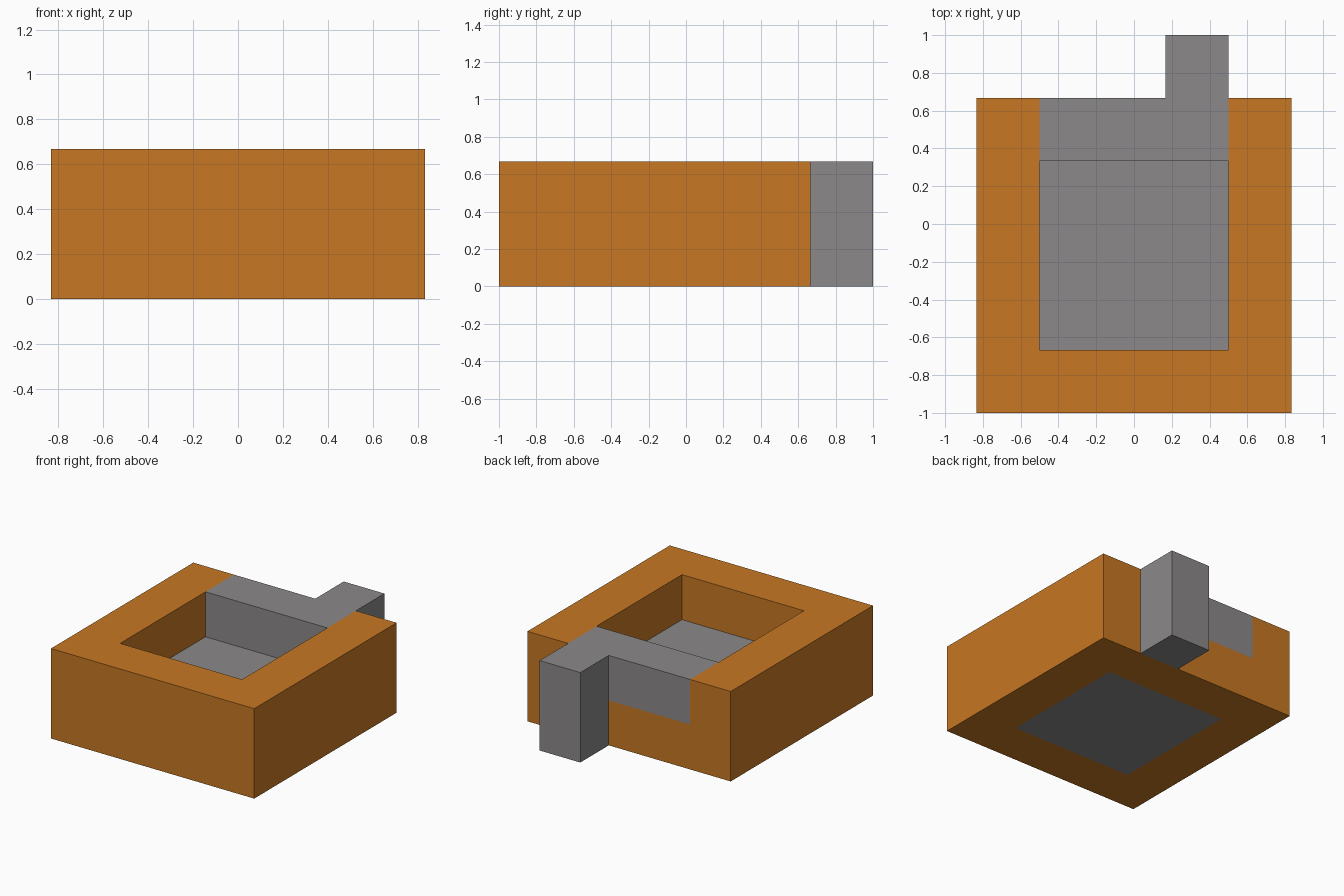
import bpy
import bmesh

cube = bpy.data.objects.get("Cube")
if cube:
    bpy.data.objects.remove(cube, do_unlink=True)

U = 1 / 6  # the model sits on a grid of sixths


def material(name, rgb):
    mat = bpy.data.materials.new(name)
    mat.use_nodes = True
    mat.diffuse_color = (*rgb, 1)
    mat.node_tree.nodes["Principled BSDF"].inputs["Base Color"].default_value = (*rgb, 1)
    return mat


def prism(name, outline, bottom, top, mat):
    """Extrude a plan outline (grid units) from bottom to top."""
    bm = bmesh.new()
    base = bm.faces.new([bm.verts.new((x * U, y * U, bottom * U)) for x, y in outline])
    extruded = bmesh.ops.extrude_face_region(bm, geom=[base], use_keep_orig=True)
    raised = [v for v in extruded["geom"] if isinstance(v, bmesh.types.BMVert)]
    bmesh.ops.translate(bm, verts=raised, vec=(0, 0, (top - bottom) * U))
    bmesh.ops.recalc_face_normals(bm, faces=bm.faces)
    mesh = bpy.data.meshes.new(name)
    bm.to_mesh(mesh)
    bm.free()
    mesh.materials.append(mat)
    obj = bpy.data.objects.new(name, mesh)
    bpy.context.collection.objects.link(obj)
    return obj


def rect(x0, x1, y0, y1):
    return [(x0, y0), (x1, y0), (x1, y1), (x0, y1)]


orange = material("orange", (0.57, 0.186, 0.017))
grey = material("grey", (0.26, 0.25, 0.25))

# Front and side walls as one U, open at the back
prism("outer_walls", [(-5, -6), (5, -6), (5, 4), (3, 4), (3, -4),
                      (-3, -4), (-3, 4), (-5, 4)], 0, 4, orange)
# Low back wall closing the U
prism("back_sill", rect(-3, 3, 2, 4), 0, 2, orange)
# Raised basin floor
prism("basin_floor", rect(-3, 3, -4, 2), 0, 2, grey)
# Upper back wall and the top of the post, one L
prism("back_wall", [(-3, 2), (3, 2), (3, 6), (1, 6), (1, 4), (-3, 4)], 2, 4, grey)
# Lower part of the rear post
prism("rear_post", rect(1, 3, 4, 6), 0, 2, grey)
